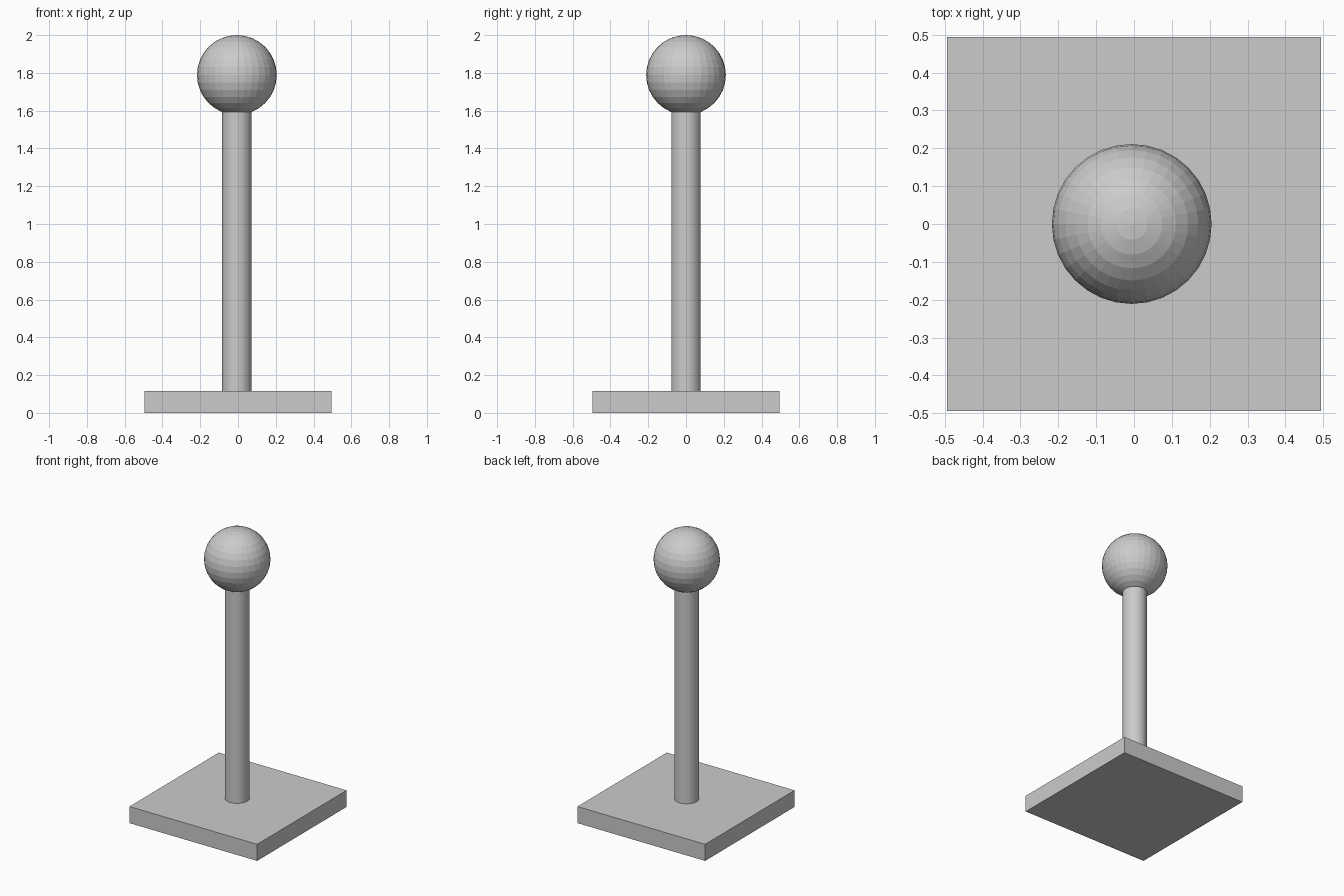
import bpy

if "Cube" in bpy.data.objects:
    bpy.data.objects.remove(bpy.data.objects["Cube"])

BASE_W, BASE_H = 0.988, 0.116
ROD_R, ROD_BOTTOM, ROD_TOP = 0.078, 0.10, 1.62
BALL_R = 0.211
OFFSET_X = -0.006   # the rod and ball sit slightly off the base centre


def name_part(name):
    obj = bpy.context.object
    obj.name = name
    obj.data.name = name
    return obj


# Square base plate
bpy.ops.mesh.primitive_cube_add(size=1, location=(0, 0, BASE_H / 2))
base = name_part("base_plate")
base.scale = (BASE_W, BASE_W, BASE_H)
bpy.ops.object.transform_apply(location=False, rotation=False, scale=True)

# Upright rod, its ends sunk into the plate and the ball
bpy.ops.mesh.primitive_cylinder_add(
    vertices=32, radius=ROD_R, depth=ROD_TOP - ROD_BOTTOM,
    location=(OFFSET_X, 0, (ROD_TOP + ROD_BOTTOM) / 2))
name_part("upright_rod")

# Faceted ball on top
bpy.ops.mesh.primitive_uv_sphere_add(
    segments=32, ring_count=16, radius=BALL_R,
    location=(OFFSET_X, 0, 2 - BALL_R))
name_part("top_ball")
